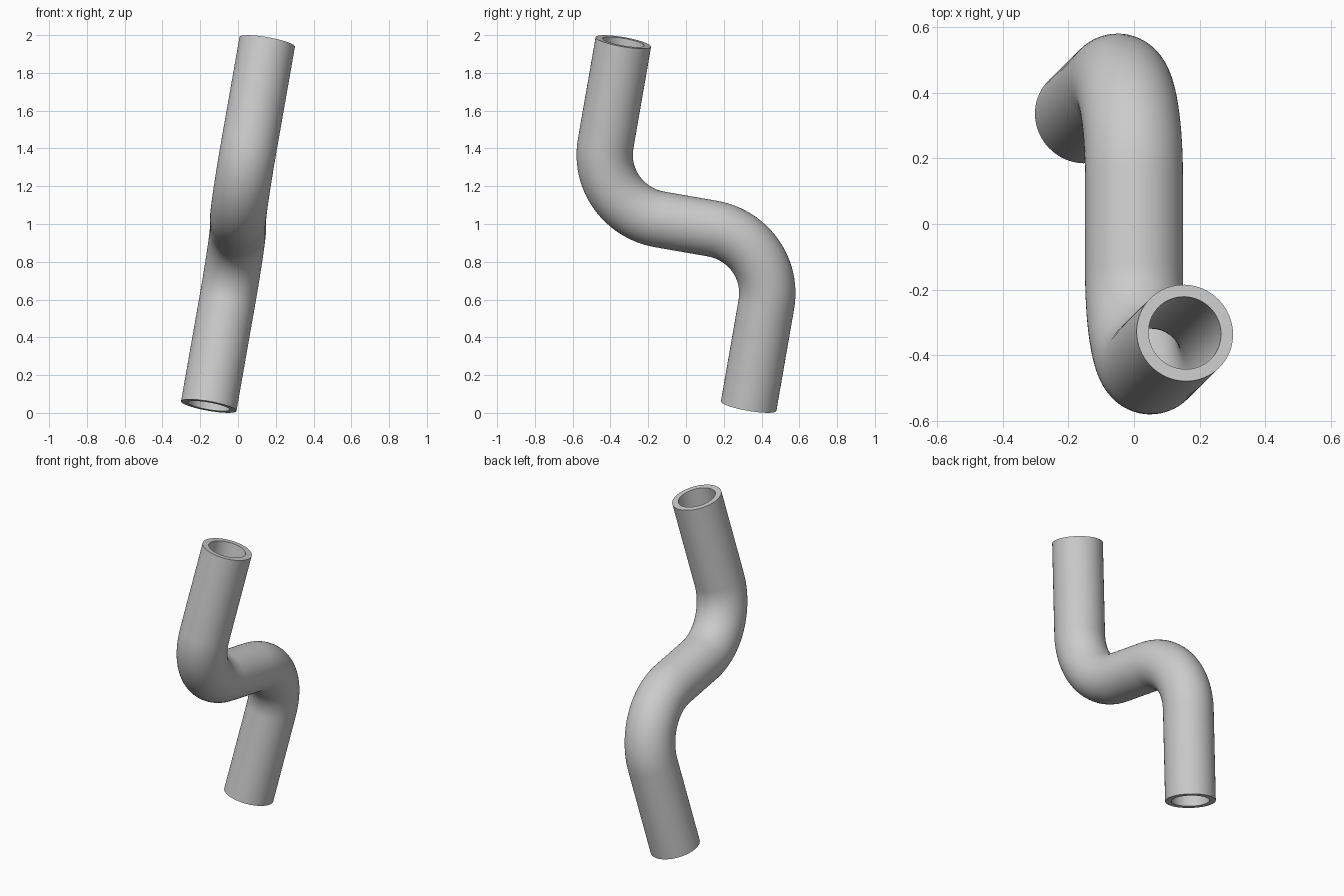
import bpy, bmesh, math
from mathutils import Vector

if "Cube" in bpy.data.objects:
    bpy.data.objects.remove(bpy.data.objects["Cube"])

R_OUT, R_IN = 0.149, 0.112      # pipe wall
BEND = 0.35                     # bend radius of the centreline
HALF_MID, LEG = 0.492, 0.906    # corner distance from centre, corner to pipe end
SIDES, STEPS = 64, 24

# Pipe frame: m runs along the middle, d along the two tilted legs
m = Vector((0, 1, -0.174)).normalized()
d = Vector((0.176, 0.176, 1)).normalized()
d = (d - m * d.dot(m)).normalized()
n = d.cross(m)                  # normal of the plane the S lies in
centre = Vector((0, 0, 1))

# Centreline of the upper half as (point, tangent), from the end to the middle
corner = centre - m * HALF_MID
pivot = corner + (d + m) * BEND
half = [(corner + d * LEG, -d)]
for i in range(STEPS + 1):
    a = math.pi / 2 * i / STEPS
    half.append((pivot - m * BEND * math.cos(a) - d * BEND * math.sin(a),
                 m * math.sin(a) - d * math.cos(a)))
# Lower half is the upper one mirrored through the centre point
path = half + [(centre * 2 - p, t) for p, t in reversed(half)]

bm = bmesh.new()


def ring(p, t, r):
    side = t.cross(n)
    return [bm.verts.new(p + (n * math.cos(a) + side * math.sin(a)) * r)
            for a in (2 * math.pi * k / SIDES for k in range(SIDES))]


# Outer wall down, inner wall back up, closed by the annular ends
rings = [ring(p, t, R_OUT) for p, t in path] + [ring(p, t, R_IN) for p, t in reversed(path)]
for i, a in enumerate(rings):
    b = rings[(i + 1) % len(rings)]
    for k in range(SIDES):
        j = (k + 1) % SIDES
        bm.faces.new((a[k], a[j], b[j], b[k]))
bmesh.ops.recalc_face_normals(bm, faces=bm.faces)

mesh = bpy.data.meshes.new("bent_pipe")
bm.to_mesh(mesh)
bm.free()
pipe = bpy.data.objects.new("bent_pipe", mesh)
bpy.context.collection.objects.link(pipe)
bpy.context.view_layer.objects.active = pipe
pipe.select_set(True)
bpy.ops.object.shade_smooth_by_angle(angle=math.radians(30))
